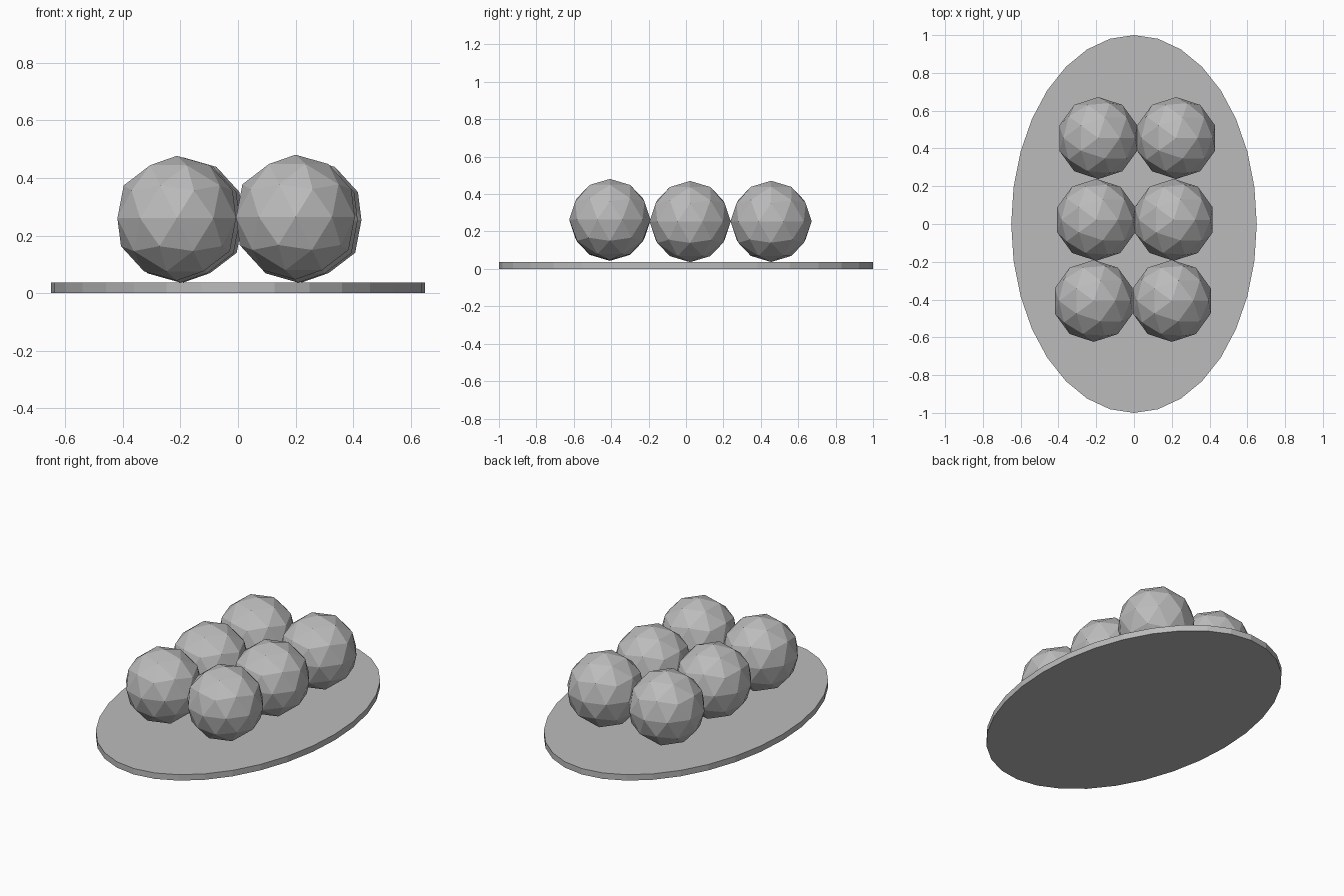
import bpy

cube = bpy.data.objects.get("Cube")
if cube:
    bpy.data.objects.remove(cube, do_unlink=True)

# One plain grey for everything
GREY = (0.5, 0.5, 0.5, 1.0)
grey = bpy.data.materials.new("plain grey")
grey.diffuse_color = GREY
grey.use_nodes = True
bsdf = next(n for n in grey.node_tree.nodes if n.type == "BSDF_PRINCIPLED")
bsdf.inputs["Base Color"].default_value = GREY

BALL_RADIUS = 0.217
PLATE_HEIGHT = 0.036


def finish(name):
    """Name the new object and give it the grey material."""
    obj = bpy.context.object
    obj.name = name
    obj.data.name = name
    obj.data.materials.append(grey)
    return obj


# Thin oval plate
bpy.ops.mesh.primitive_cylinder_add(vertices=32, radius=1, depth=PLATE_HEIGHT,
                                    location=(0, 0, PLATE_HEIGHT / 2))
plate = finish("plate")
plate.scale = (0.65, 1.0, 1.0)
bpy.ops.object.transform_apply(location=False, rotation=False, scale=True)

# Six faceted balls in three rows of two, each row slightly shifted
rows = {
    "front": (-0.407, (-0.213, 0.260), (0.200, 0.264)),
    "middle": (0.022, (-0.200, 0.253), (0.210, 0.253)),
    "back": (0.455, (-0.189, 0.254), (0.223, 0.254)),
}
for row, (y, right, left) in rows.items():
    for side, (x, z) in (("right", right), ("left", left)):
        bpy.ops.mesh.primitive_ico_sphere_add(subdivisions=2, radius=BALL_RADIUS,
                                              location=(x, y, z))
        finish(f"ball_{row}_{side}")
